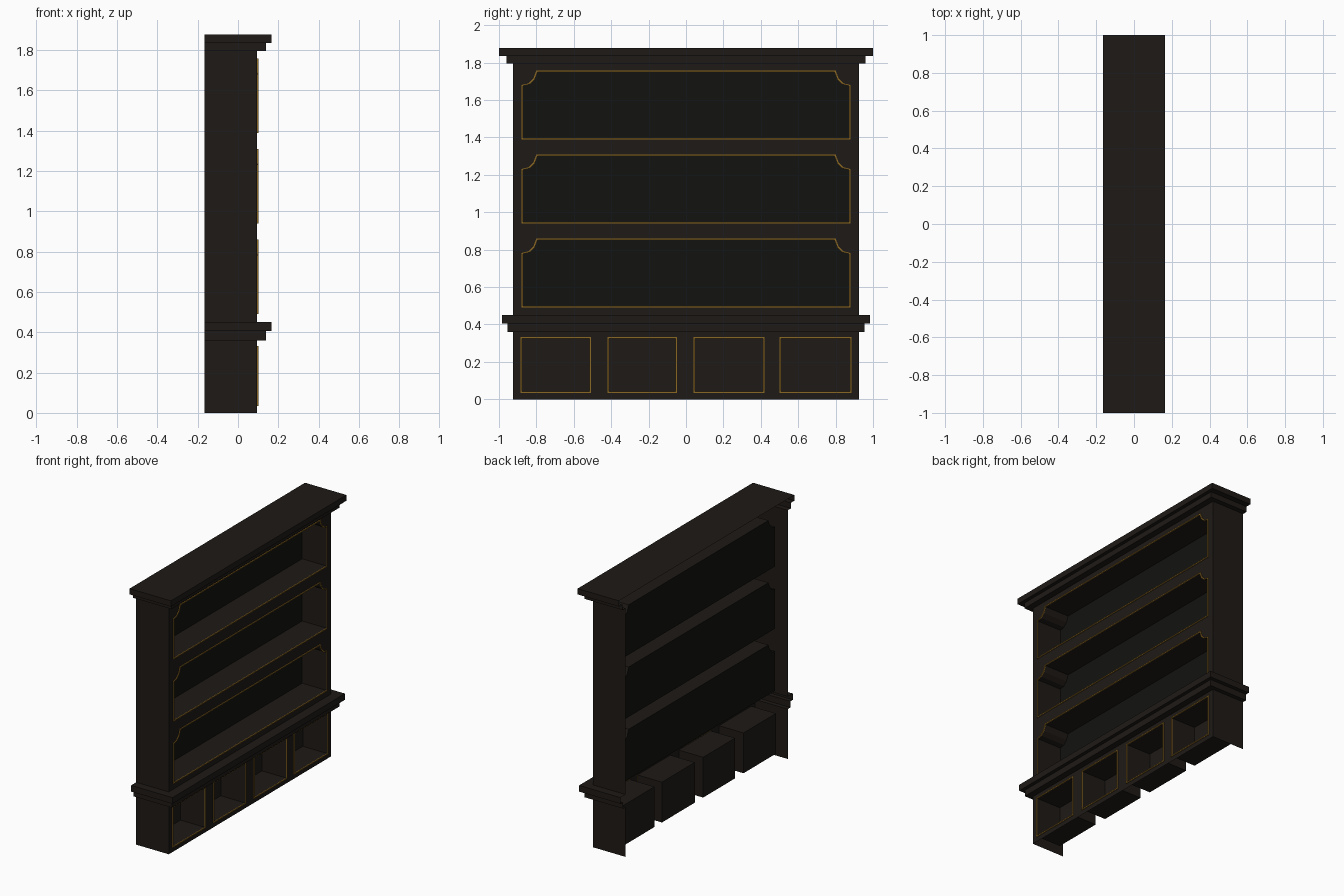
import bpy, bmesh

if "Cube" in bpy.data.objects:
    bpy.data.objects.remove(bpy.data.objects["Cube"])

BACK, FRONT, RECESS, TRIM = -0.165, 0.095, -0.10, 0.101
HALF = 0.925


def material(name, rgb):
    m = bpy.data.materials.new(name)
    m.diffuse_color = (*rgb, 1)
    m.use_nodes = True
    m.node_tree.nodes["Principled BSDF"].inputs["Base Color"].default_value = m.diffuse_color
    return m


WOOD = material("dark_wood", (0.013, 0.010, 0.008))
DARK = material("shadow_panel", (0.006, 0.006, 0.005))
GOLD = material("gold_trim", (0.26, 0.14, 0.017))


def finish(name, bm, mat):
    me = bpy.data.meshes.new(name)
    bm.to_mesh(me)
    bm.free()
    me.materials.append(mat)
    ob = bpy.data.objects.new(name, me)
    bpy.context.collection.objects.link(ob)
    return ob


def ring(bm, loop, x):
    return [bm.verts.new((x, y, z)) for y, z in loop]


def bridge(bm, a, b):
    n = len(a)
    for i in range(n):
        j = (i + 1) % n
        bm.faces.new((a[i], a[j], b[j], b[i]))


def grow(loop, d):
    """Push a (y, z) outline outward by about d on every side."""
    ys, zs = [p[0] for p in loop], [p[1] for p in loop]
    cy, cz = (min(ys) + max(ys)) / 2, (min(zs) + max(zs)) / 2
    hy, hz = max(ys) - cy, max(zs) - cz
    return [(cy + (y - cy) * (1 + d / hy), cz + (z - cz) * (1 + d / hz)) for y, z in loop]


def rect(y0, y1, z0, z1):
    return [(y0, z0), (y1, z0), (y1, z1), (y0, z1)]


def arch(z):
    """Shelf opening with scalloped top corners."""
    half = [(0.875, z), (0.875, z + 0.285), (0.84, z + 0.293),
            (0.813, z + 0.318), (0.797, z + 0.36)]
    return half + [(-y, h) for y, h in reversed(half)]


def wrap(name, levels, closed_top=False):
    """Moulding wrapped round the front and both sides, open at the back."""
    bm = bmesh.new()
    rows = [[bm.verts.new(p) for p in ((BACK, -y, z), (x, -y, z), (x, y, z), (BACK, y, z))]
            for x, y, z in levels]
    for a, b in zip(rows, rows[1:]):
        for i in range(3):
            bm.faces.new((a[i], a[i + 1], b[i + 1], b[i]))
    if closed_top:
        bm.faces.new(rows[-1])
    finish(name, bm, WOOD)


def front_panel(name, z0, z1, holes):
    bm = bmesh.new()
    edges = []
    for loop in [rect(-HALF, HALF, z0, z1)] + holes:
        v = ring(bm, loop, FRONT)
        edges += [bm.edges.new((v[i - 1], v[i])) for i in range(len(v))]
    bmesh.ops.triangle_fill(bm, edges=edges, use_beauty=True, normal=(1, 0, 0))
    finish(name, bm, WOOD)


def recess(name, loop, back_mat):
    # compartment walls, open to the front
    bm = bmesh.new()
    bridge(bm, ring(bm, loop, RECESS), ring(bm, loop, FRONT))
    bmesh.ops.reverse_faces(bm, faces=bm.faces[:])
    finish(name + "_walls", bm, WOOD)
    # compartment back
    bm = bmesh.new()
    bm.faces.new(ring(bm, loop, RECESS))
    finish(name + "_back", bm, back_mat)
    # raised edging
    bm = bmesh.new()
    inner, outer = grow(loop, -0.004), grow(loop, 0.004)
    r = [ring(bm, inner, FRONT), ring(bm, outer, FRONT), ring(bm, outer, TRIM), ring(bm, inner, TRIM)]
    for i in range(4):
        bridge(bm, r[i], r[(i + 1) % 4])
    bmesh.ops.recalc_face_normals(bm, faces=bm.faces[:])
    finish(name + "_trim", bm, GOLD)


# Mouldings: stepped rings of (front x, half width y, z)
wrap("middle_moulding", [(FRONT, HALF, 0.36), (0.14, 0.955, 0.36), (0.14, 0.955, 0.405),
                         (0.165, 0.983, 0.405), (0.165, 0.983, 0.45), (FRONT, HALF, 0.45)])
wrap("top_cornice", [(FRONT, HALF, 1.795), (0.14, 0.96, 1.795), (0.14, 0.96, 1.835),
                     (0.165, 1.0, 1.835), (0.165, 1.0, 1.877)], closed_top=True)

# Side panels
for side, s in (("left", -1), ("right", 1)):
    for part, z0, z1 in (("lower", 0, 0.36), ("upper", 0.45, 1.795)):
        bm = bmesh.new()
        pts = [(BACK, z0), (FRONT, z0), (FRONT, z1), (BACK, z1)]
        bm.faces.new([bm.verts.new((x, s * HALF, z)) for x, z in pts[::-s]])
        finish(f"{side}_{part}_side", bm, WOOD)

# Front panels with their openings
cubbies = [rect(a, b, 0.037, 0.328) for a, b in
           ((-0.882, -0.513), (-0.417, -0.053), (0.043, 0.417), (0.503, 0.882))]
shelves = [arch(z) for z in (0.495, 0.944, 1.393)]
front_panel("lower_front", 0, 0.36, cubbies)
front_panel("upper_front", 0.45, 1.795, shelves)

# Compartments
for i, loop in enumerate(cubbies):
    recess(f"cubby_{i + 1}", loop, WOOD)
for i, loop in enumerate(shelves):
    recess(f"shelf_{i + 1}", loop, DARK)
